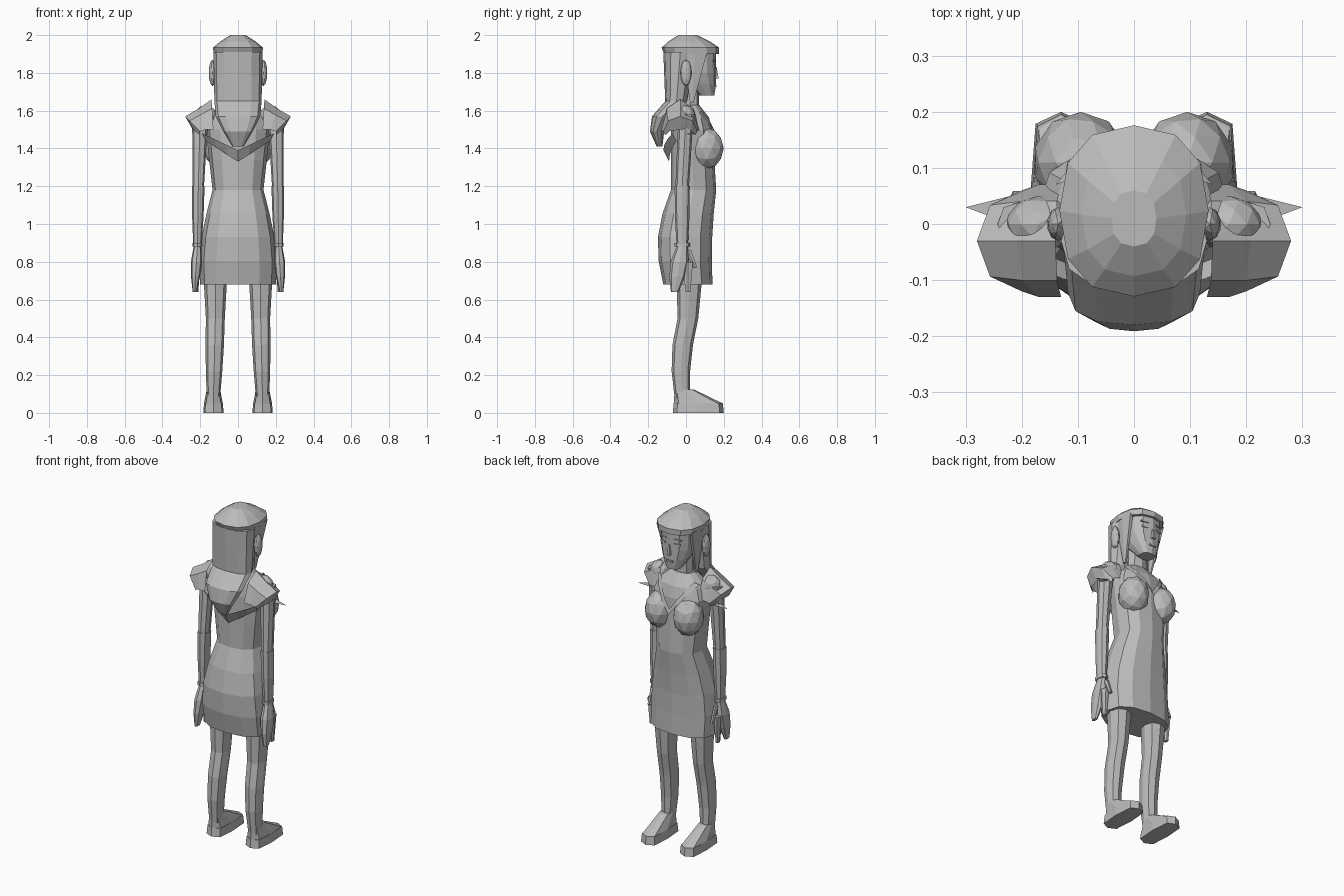
import bpy
import bmesh
from math import cos, sin, pi, copysign
from mathutils import Matrix, Vector

cube = bpy.data.objects.get("Cube")
if cube:
    bpy.data.objects.remove(cube, do_unlink=True)

colour = (0.5, 0.5, 0.5, 1)
grey = bpy.data.materials.new("plain_grey")
grey.use_nodes = True
grey.diffuse_color = colour
for node in grey.node_tree.nodes:
    if node.type == "BSDF_PRINCIPLED":
        node.inputs["Base Color"].default_value = colour


def finish(name, bm, pair):
    """Make a flat shaded object, mirrored across x when it is one of a pair."""
    bmesh.ops.recalc_face_normals(bm, faces=bm.faces)
    mesh = bpy.data.meshes.new(name)
    bm.to_mesh(mesh)
    bm.free()
    mesh.materials.append(grey)
    part = bpy.data.objects.new(name, mesh)
    bpy.context.collection.objects.link(part)
    if pair:
        part.modifiers.new("mirror", "MIRROR")


def bridge(bm, rows, closed):
    """Join rows of points with quads, capping the ends of closed rows."""
    rows = [[bm.verts.new(point) for point in row] for row in rows]
    count = len(rows[0])
    for low, high in zip(rows, rows[1:]):
        for i in range(count if closed else count - 1):
            j = (i + 1) % count
            bm.faces.new((low[i], low[j], high[j], high[i]))
    if closed:
        bm.faces.new(rows[0])
        bm.faces.new(rows[-1])


def limb(name, start, start_size, end, end_size,
         steps=1, bow=0, swell=0, sides=8, power=2.4, pair=False):
    """Tapered form of level rounded sections that can bow in y and swell midway."""
    def rounded(value):
        return copysign(abs(value) ** (2 / power), value)

    rows = []
    for step in range(steps + 1):
        t = step / steps
        arch = sin(pi * t)
        centre = Vector(start).lerp(Vector(end), t) + Vector((0, bow * arch, 0))
        size = Vector(start_size).lerp(Vector(end_size), t) * (1 + swell * arch)
        angles = [2 * pi * side / sides for side in range(sides)]
        rows.append([centre + Vector((size.x * rounded(cos(angle)),
                                      size.y * rounded(sin(angle)), 0))
                     for angle in angles])
    bm = bmesh.new()
    bridge(bm, rows, closed=True)
    finish(name, bm, pair)


def ribbon(name, *rows):
    bm = bmesh.new()
    bridge(bm, rows, closed=False)
    finish(name, bm, pair=True)


def drape(middle, shoulder, steps=3):
    """Edge of cloth from the middle of the body up to a shoulder."""
    edge = []
    for step in range(steps + 1):
        t = step / steps
        point = Vector(middle).lerp(Vector(shoulder), t)
        point.y = middle[1] + (shoulder[1] - middle[1]) * t * t
        edge.append(point)
    return edge


def shoulder_arc(x, z, flare, depth, rise, steps=4):
    """Half hoop running over the shoulder from front to back."""
    angles = [pi * step / steps for step in range(steps + 1)]
    return [(x + flare * sin(angle), depth * cos(angle) - .03, z + rise * sin(angle))
            for angle in angles]


def blob(name, centre, size):
    bm = bmesh.new()
    bmesh.ops.create_icosphere(bm, subdivisions=2, radius=1)
    bm.transform(Matrix.Translation(centre) @ Matrix.Diagonal((*size, 1)))
    finish(name, bm, pair=True)


def plate(name, centre, size, turn=0, pair=True):
    bm = bmesh.new()
    bmesh.ops.create_cube(bm, size=1)
    bm.transform(Matrix.Translation(centre) @ Matrix.Rotation(turn, 4, "Z")
                 @ Matrix.Diagonal((*size, 1)))
    finish(name, bm, pair)


# Dress: neighbouring sections share the same waist and chest outline
waist, waist_size = (0, .04, 1.18), (.135, .12)
chest, chest_size = (0, .03, 1.5), (.17, .11)
limb("skirt", (0, .01, .68), (.2, .13), waist, waist_size,
     steps=4, bow=-.03, swell=.15, sides=12)
limb("bodice", waist, waist_size, chest, chest_size, steps=2, sides=12)
limb("yoke", chest, chest_size, (0, .02, 1.63), (.07, .05),
     steps=2, swell=.2, sides=12)
blob("bust", (.095, .11, 1.4), (.085, .09, .11))

# Draped collar across the back, and the neckline at the front
ribbon("back_collar", drape((0, -.12, 1.39), (.19, -.07, 1.48)),
       drape((0, -.09, 1.33), (.17, -.05, 1.44)))
ribbon("front_neckline", drape((0, .16, 1.44), (.11, .08, 1.6)),
       drape((0, .17, 1.41), (.14, .07, 1.59)))

# Flared shoulder frills with pointed tips
ribbon("shoulder_frills",
       shoulder_arc(x=.13, z=1.5, flare=.01, depth=.1, rise=.16),
       shoulder_arc(x=.17, z=1.5, flare=.04, depth=.1, rise=.11),
       shoulder_arc(x=.2, z=1.49, flare=.08, depth=.09, rise=.08),
       shoulder_arc(x=.2, z=1.47, flare=.04, depth=.08, rise=.03))
tip = (.3, .03, 1.47)
ribbon("frill_tips", [(.22, .05, 1.48), tip], [(.22, 0, 1.48), tip])

# Arms, bracelets and hands
elbow, wrist = (.21, -.02, 1.2), (.215, -.02, .88)
blob("shoulders", (.17, 0, 1.57), (.06, .05, .06))
limb("upper_arms", elbow, (.03, .036), (.2, 0, 1.58), (.043, .04), pair=True)
limb("forearms", wrist, (.022, .03), elbow, (.033, .04),
     steps=2, swell=.1, pair=True)
limb("bracelets", wrist, (.026, .04), (.215, -.02, .9), (.026, .04), pair=True)
limb("hands", wrist, (.02, .03), (.23, -.06, .64), (.01, .02),
     steps=3, swell=.9, pair=True)
limb("front_fingers", (.22, .01, .8), (.02, .03), (.22, .01, .64), (.01, .015),
     sides=6, pair=True)
limb("thumbs", (.21, .01, .86), (.01, .02), (.21, .05, .77), (.01, .01),
     sides=6, pair=True)

# Legs
knee, knee_size = (.12, .01, .5), (.05, .055)
limb("thighs", knee, knee_size, (.12, .02, .76), (.065, .07), pair=True)
limb("shins", (.13, -.02, .08), (.035, .04), knee, knee_size,
     steps=3, bow=-.02, swell=.1, pair=True)

# Shoes
welt, welt_size = (.13, .065, .05), (.05, .13)
limb("soles", (.13, .065, 0), (.054, .135), welt, welt_size, power=4, pair=True)
limb("shoe_uppers", welt, welt_size, (.13, -.01, .125), (.035, .05),
     power=3, pair=True)

# Neck and head
cheek, cheek_size = (0, .05, 1.8), (.1, .11)
limb("neck", (0, .02, 1.55), (.06, .05), (0, .02, 1.76), (.055, .05))
limb("jaw", (0, .11, 1.68), (.045, .04), cheek, cheek_size,
     steps=2, swell=.05, sides=12)
limb("upper_head", cheek, cheek_size, (0, .04, 1.93), (.105, .12), sides=12)
blob("ears", (.135, 0, 1.8), (.02, .03, .07))

# Facial details
limb("nose", (0, .15, 1.77), (.014, .026), (0, .15, 1.83), (.007, .014), sides=6)
plate("eyes", (.046, .15, 1.835), (.036, .009, .013), turn=-.2)
plate("eyebrows", (.047, .15, 1.865), (.05, .009, .007), turn=-.2)
plate("mouth", (0, .157, 1.73), (.04, .009, .01), pair=False)

# Hair: fringed cap, long back section and locks beside the face
nape, nape_size = (0, -.05, 1.65), (.125, .06)
limb("hair_cap", (0, .03, 1.9), (.128, .145), (0, .01, 2), (.04, .05),
     steps=3, swell=.4, sides=12)
limb("back_hair", nape, nape_size, (0, -.03, 1.91), (.13, .09),
     steps=2, sides=12)
limb("hair_ends", nape, nape_size, (0, -.14, 1.41), (.03, .015),
     steps=3, bow=-.05, swell=.3, sides=12)
limb("side_locks", (.09, .03, 1.64), (.008, .01), (.11, .05, 1.91), (.016, .07),
     steps=2, sides=6, pair=True)
